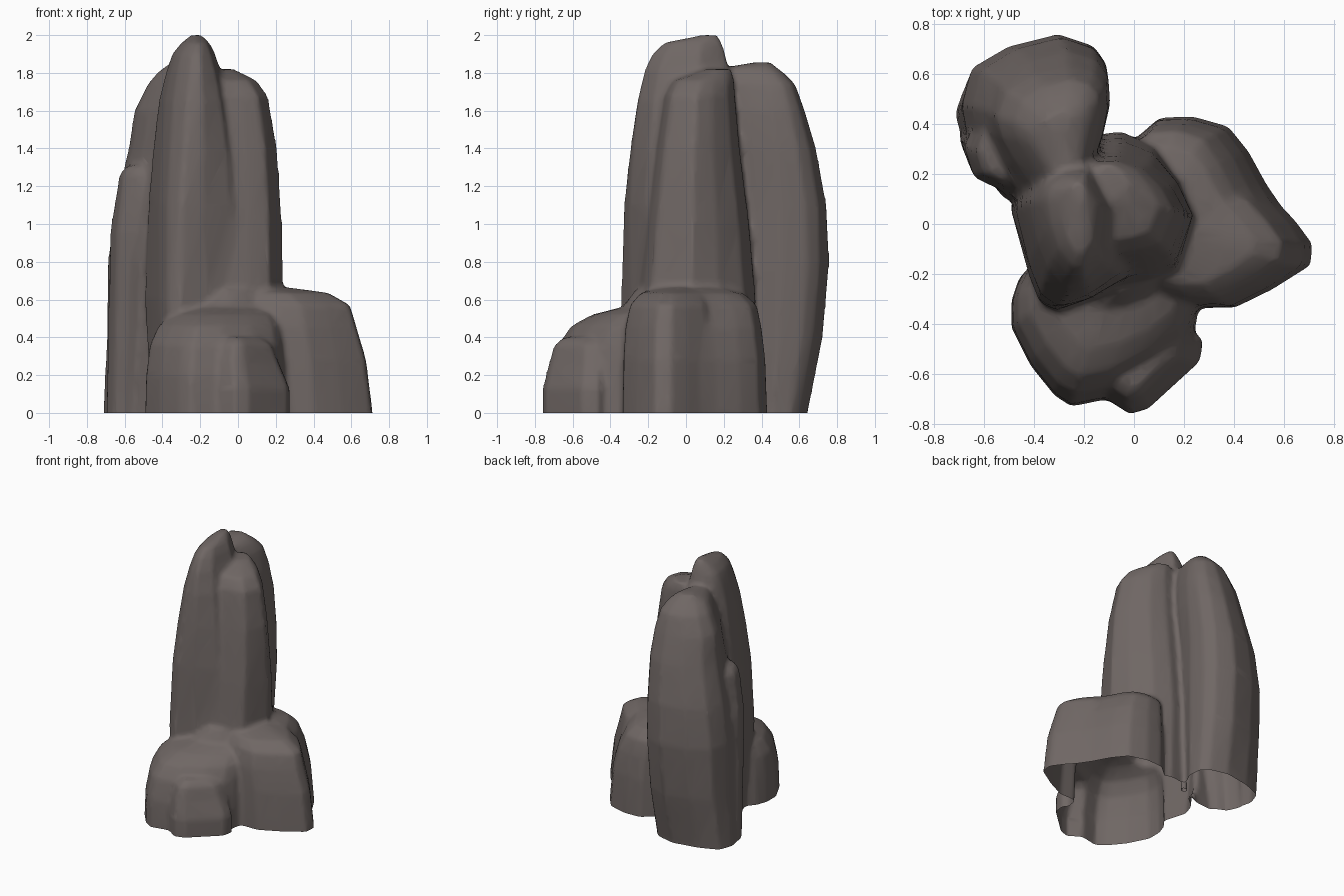
import bpy
import bmesh

default_cube = bpy.data.objects.get("Cube")
if default_cube:
    bpy.data.objects.remove(default_cube)

# Single stone colour
stone = bpy.data.materials.new("brown_grey_stone")
stone_colour = (0.16, 0.135, 0.128, 1)
stone.use_nodes = True
stone.diffuse_color = stone_colour
shader = stone.node_tree.nodes["Principled BSDF"]
shader.inputs["Base Color"].default_value = stone_colour
shader.inputs["Roughness"].default_value = 0.9


def fit_outline(outline, bounds):
    """Stretch an outline so that it fills the given x and y bounds."""
    x_low, x_high, y_low, y_high = bounds
    xs = [point[0] for point in outline]
    ys = [point[1] for point in outline]
    x_scale = (x_high - x_low) / (max(xs) - min(xs))
    y_scale = (y_high - y_low) / (max(ys) - min(ys))
    return [(x_low + (x - min(xs)) * x_scale, y_low + (y - min(ys)) * y_scale)
            for x, y in outline]


def blend_outlines(first, second, amount):
    """Mix two outlines that have the same number of points."""
    return [(a[0] + (b[0] - a[0]) * amount, a[1] + (b[1] - a[1]) * amount)
            for a, b in zip(first, second)]


def add_column(bm, outline, levels, top_outline=None):
    """Loft an outline through levels of (z, x_low, x_high, y_low, y_high)."""
    top_outline = top_outline or outline
    top_z = levels[-1][0]
    below_ground = (-.15,) + levels[0][1:]
    rings = []
    for z, *bounds in [below_ground] + levels:
        shape = blend_outlines(outline, top_outline, (z / top_z) ** 2)
        ring = [bm.verts.new((x, y, z)) for x, y in fit_outline(shape, bounds)]
        rings.append(ring)
    count = len(outline)
    for lower, upper in zip(rings, rings[1:]):
        for i in range(count):
            j = (i + 1) % count
            bm.faces.new((lower[i], lower[j], upper[j], upper[i]))
    bm.faces.new(rings[0][::-1])
    bm.faces.new(rings[-1])


bm = bmesh.new()

# Tall rear slab
add_column(bm, [
    (-.71, .48), (-.69, .38), (-.64, .24), (-.54, .12), (-.4, .14),
    (-.25, .24), (-.15, .38), (-.1, .5), (-.11, .64), (-.16, .71),
    (-.31, .76), (-.52, .71), (-.67, .63)], [
    (0, -.715, -.13, .18, .645), (.4, -.695, -.11, .13, .725),
    (.8, -.69, -.1, .1, .76), (1.1, -.65, -.1, .11, .745),
    (1.4, -.58, -.095, .12, .69), (1.6, -.55, -.105, .14, .63),
    (1.74, -.48, -.135, .16, .58), (1.8, -.43, -.17, .18, .52),
    (1.83, -.39, -.2, .21, .48), (1.855, -.36, -.25, .36, .45)],
    [(-.71, .5), (-.68, .4), (-.6, .28), (-.5, .14), (-.3, .12),
     (-.18, .2), (-.13, .38), (-.1, .55), (-.11, .66), (-.18, .73),
     (-.31, .76), (-.5, .72), (-.65, .63)])

# Low spur on the rear slab
add_column(bm, [
    (-.68, .3), (-.64, .17), (-.5, .1), (-.4, .2), (-.5, .45), (-.63, .42)], [
    (0, -.7, -.4, .19, .45), (.95, -.68, -.4, .12, .45),
    (1.26, -.63, -.45, .15, .4), (1.31, -.59, -.48, .18, .36)])

# Highest ridge of the central column
add_column(bm, [
    (-.5, .06), (-.42, -.22), (-.38, -.32), (-.32, -.34), (-.17, -.28),
    (.02, -.2), (.08, .1), (-.1, .34), (-.32, .28), (-.46, .17)], [
    (0, -.46, .1, -.35, .29), (.6, -.495, .08, -.345, .34),
    (1.1, -.475, .02, -.33, .3), (1.4, -.45, -.01, -.295, .28),
    (1.65, -.42, -.05, -.255, .25), (1.81, -.38, -.09, -.22, .23),
    (1.9, -.35, -.12, -.18, .21), (1.96, -.3, -.15, -.12, .19),
    (2, -.25, -.19, .08, .17)],
    [(-.5, .16), (-.46, -.02), (-.38, -.18), (-.24, -.31), (-.12, -.34),
     (.02, -.22), (.08, .1), (-.1, .34), (-.32, .32), (-.46, .25)])

# Broad shoulder of the central column
add_column(bm, [
    (.24, .04), (.18, .18), (.08, .31), (-.05, .37), (-.2, .35),
    (-.22, .0), (-.14, -.19), (-.05, -.23), (.06, -.21), (.17, -.17)], [
    (0, -.22, .25, -.25, .36), (.6, -.22, .24, -.25, .37),
    (1, -.22, .235, -.21, .335), (1.4, -.22, .21, -.16, .285),
    (1.68, -.2, .16, -.115, .26), (1.76, -.18, .1, -.07, .255),
    (1.82, -.15, -.02, .1, .24)])

# Rear lobe of the low side boulder
add_column(bm, [
    (.58, .07), (.52, .16), (.45, .29), (.37, .39), (.23, .43), (.1, .425),
    (-.02, .32), (-.05, -.05), (.3, -.05)], [
    (0, -.05, .59, -.05, .43), (.28, -.05, .56, -.05, .42),
    (.45, -.05, .51, -.05, .4), (.57, -.05, .44, -.05, .375),
    (.63, -.03, .37, .0, .31), (.66, .0, .28, .03, .2)])

# Front lobe of the low side boulder
add_column(bm, [
    (.71, -.09), (.64, .0), (.54, .1), (.35, .12), (-.05, .1), (-.05, -.25),
    (.26, -.33), (.4, -.33), (.55, -.26), (.7, -.17)], [
    (0, -.05, .715, -.335, .14), (.28, -.05, .68, -.33, .135),
    (.45, -.05, .63, -.32, .13), (.57, -.05, .595, -.295, .12),
    (.635, -.03, .48, -.24, .09), (.665, .0, .26, -.12, .06)])

# Low front boulder
add_column(bm, [
    (.28, -.42), (.3, -.15), (-.35, -.15), (-.46, -.26), (-.49, -.34),
    (-.49, -.44), (-.41, -.58), (-.31, -.69), (-.24, -.73), (-.08, -.7),
    (.1, -.61), (.24, -.5)], [
    (0, -.49, .27, -.73, -.1), (.2, -.485, .26, -.72, -.1),
    (.36, -.465, .25, -.68, -.1), (.46, -.42, .23, -.61, -.1),
    (.52, -.35, .2, -.5, -.1), (.56, -.25, .15, -.34, -.1),
    (.65, -.13, .12, -.27, -.1)])

# Small knob at the foot of the front boulder
add_column(bm, [
    (.27, -.48), (.26, -.56), (.06, -.74), (-.01, -.76), (-.09, -.71),
    (-.07, -.45), (.2, -.42)], [
    (0, -.1, .275, -.76, -.4), (.13, -.1, .275, -.76, -.4),
    (.26, -.1, .22, -.73, -.4), (.36, -.08, .18, -.7, -.42),
    (.4, -.05, .12, -.65, -.45)])

bmesh.ops.recalc_face_normals(bm, faces=bm.faces)
blockout = bpy.data.meshes.new("rock_formation")
bm.to_mesh(blockout)
bm.free()
rock = bpy.data.objects.new("rock_formation", blockout)
bpy.context.collection.objects.link(rock)

# Fuse the columns and weather the joints
remesh = rock.modifiers.new("fuse", 'REMESH')
remesh.mode = 'VOXEL'
remesh.voxel_size = 0.018
weather = rock.modifiers.new("weather", 'SMOOTH')
weather.factor = 0.5
weather.iterations = 5
simplify = rock.modifiers.new("simplify", 'DECIMATE')
simplify.ratio = 0.15

fused = bpy.data.meshes.new_from_object(
    rock.evaluated_get(bpy.context.evaluated_depsgraph_get()))
rock.modifiers.clear()
rock.data = fused
bpy.data.meshes.remove(blockout)
fused.name = "rock_formation"

# Trim at ground level, leaving the underside open
bm = bmesh.new()
bm.from_mesh(fused)
bmesh.ops.bisect_plane(
    bm, geom=bm.verts[:] + bm.edges[:] + bm.faces[:],
    plane_co=(0, 0, 0), plane_no=(0, 0, 1), clear_inner=True)
bm.to_mesh(fused)
bm.free()

fused.materials.clear()
fused.materials.append(stone)
for face in fused.polygons:
    face.material_index = 0
    face.use_smooth = True
